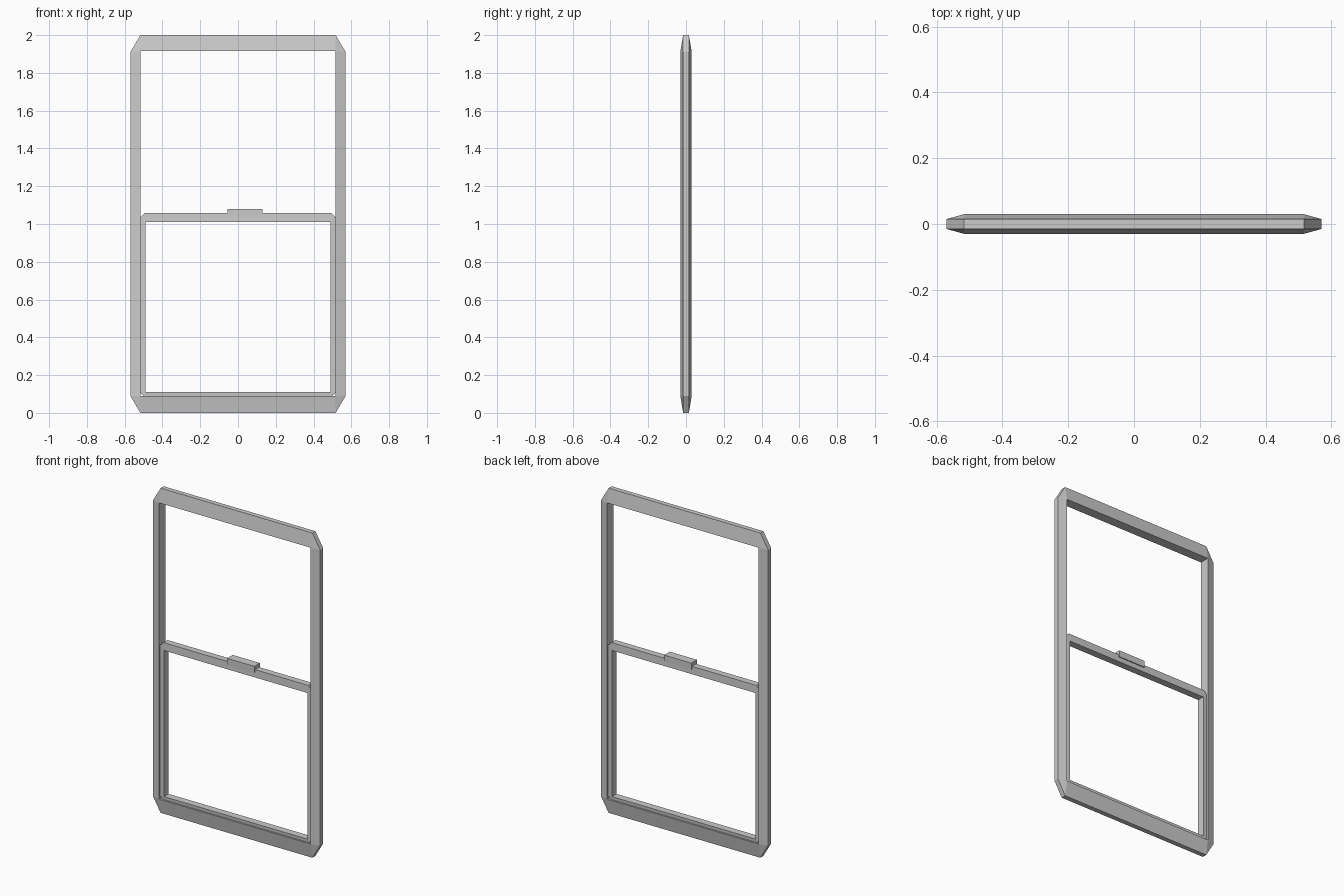
import bpy, bmesh

if "Cube" in bpy.data.objects:
    bpy.data.objects.remove(bpy.data.objects["Cube"])


def ring(name, inner, outer, cut_x, cut_z, y_in, y_out):
    """Rectangular frame with chamfered outer corners, thinner at the outside.
    inner / outer = (half width, bottom z, top z)."""
    bm = bmesh.new()

    def loops(s):
        ins, outs = [], []
        ix, i0, i1 = inner
        ox, o0, o1 = outer
        for sx, bottom in ((-1, True), (1, True), (1, False), (-1, False)):
            ins.append(bm.verts.new((sx * ix, s * y_in, i0 if bottom else i1)))
            oz = o0 if bottom else o1
            side_z = oz + (cut_z if bottom else -cut_z)
            side = (sx * ox, s * y_out, side_z)
            end = (sx * (ox - cut_x), s * y_out, oz)
            pair = (side, end) if (sx < 0) == bottom else (end, side)
            outs += [bm.verts.new(p) for p in pair]
        return ins, outs

    (fi, fo), (bi, bo) = loops(-1), loops(1)
    for ins, outs in ((fi, fo), (bi, bo)):
        for k in range(4):
            n = (k + 1) % 4
            bm.faces.new((ins[k], outs[2 * k], outs[2 * k + 1]))
            bm.faces.new((ins[k], outs[2 * k + 1], outs[2 * n], ins[n]))
    for a, b in ((fi, bi), (fo, bo)):
        for k in range(len(a)):
            n = (k + 1) % len(a)
            bm.faces.new((a[k], a[n], b[n], b[k]))
    bmesh.ops.recalc_face_normals(bm, faces=bm.faces)
    return finish(name, bm)


def box(name, lo, hi):
    bm = bmesh.new()
    bmesh.ops.create_cube(bm, size=1)
    for v in bm.verts:
        v.co = [l if c < 0 else h for c, l, h in zip(v.co, lo, hi)]
    return finish(name, bm)


def finish(name, bm):
    mesh = bpy.data.meshes.new(name)
    bm.to_mesh(mesh)
    bm.free()
    obj = bpy.data.objects.new(name, mesh)
    bpy.context.collection.objects.link(obj)
    return obj


# Outer window frame, tapering toward its outside edge
ring("outer_frame", (0.516, 0.09, 1.915), (0.57, 0.0, 2.0), 0.053, 0.09, 0.03, 0.015)

# Lower sliding sash
ring("lower_sash", (0.489, 0.11, 1.01), (0.516, 0.085, 1.057), 0.022, 0.022, 0.022, 0.02)

# Lift handle straddling the sash top rail
box("sash_handle", (-0.055, -0.027, 1.04), (0.13, 0.027, 1.08))
